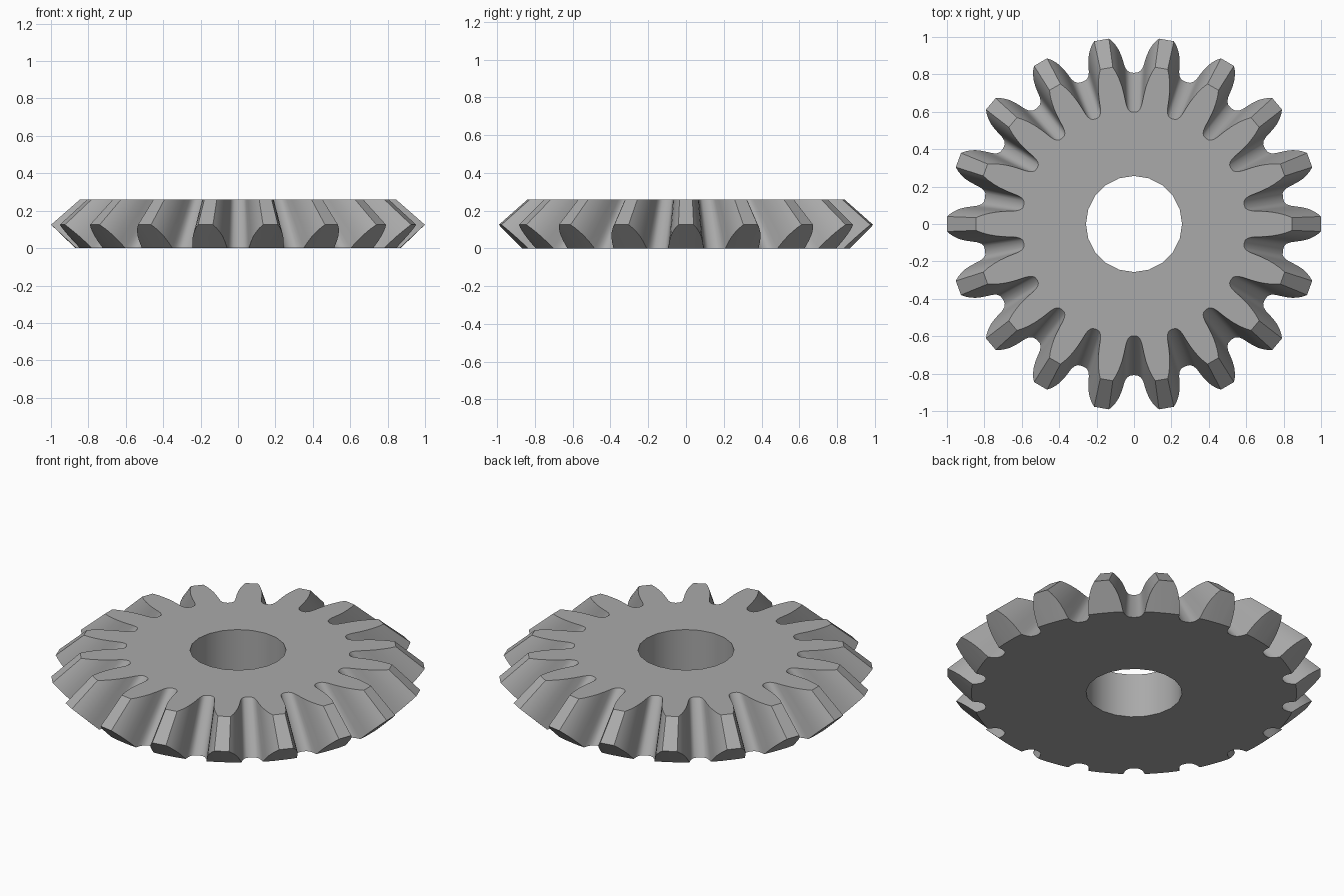
import bpy, bmesh
from math import sin, cos, pi, radians

cube = bpy.data.objects.get("Cube")
if cube:
    bpy.data.objects.remove(cube, do_unlink=True)

TEETH, HOLE_SIDES = 18, 20
APEX, TOP = 1.0, 0.26          # tooth cone apex height, disc thickness
BASE, SLOPE = 0.87, 1.04       # back cone radius at the bottom and its slope
HOLE = 0.257

# Half tooth outline: degrees from the tooth centre, radius on the bottom plane
half = [(2.3, 1.143), (3.3, 1.1), (4.2, 1.05), (4.95, 1.0), (5.6, 0.94),
        (6.2, BASE), (6.6, 0.845), (7.3, 0.824), (8.3, 0.812), (10, 0.808)]
tooth = [(-a, p) for a, p in reversed(half[:-1])] + half

steel = bpy.data.materials.new("steel grey")
steel.use_nodes = True
colour = (0.4, 0.4, 0.4, 1)
steel.diffuse_color = colour
steel.node_tree.nodes["Principled BSDF"].inputs["Base Color"].default_value = colour

bm = bmesh.new()


def vert(angle, r, z):
    return bm.verts.new((r * cos(angle), r * sin(angle), z))


def bridge(a, b):
    # Skin two closed rings, skipping shared vertices
    n = len(a)
    for i in range(n):
        j = (i + 1) % n
        loop = list(dict.fromkeys((a[i], a[j], b[j], b[i])))
        if len(loop) > 2:
            bm.faces.new(loop)


def ring_edges(ring):
    return [bm.edges.get((ring[i - 1], ring[i])) for i in range(len(ring))]


# Toothed rings: top face, widest line of the teeth, bottom face
top, mid, low = [], [], []
for t in range(TEETH):
    for a, p in tooth:
        angle = radians(a) + 2 * pi * t / TEETH
        z = max(0, (p - BASE) / (p / APEX + SLOPE))
        top.append(vert(angle, p * (1 - TOP / APEX), TOP))
        mid.append(vert(angle, p * (1 - z / APEX), z))
        low.append(vert(angle, BASE, 0) if p > BASE else mid[-1])
bridge(top, mid)
bridge(mid, low)

# Centre bore
bore_top, bore_low = ([vert(2 * pi * i / HOLE_SIDES, HOLE, z) for i in range(HOLE_SIDES)]
                      for z in (TOP, 0))
bridge(bore_top, bore_low)

# Flat faces between the bore and the teeth
for outer, inner in ((top, bore_top), (low, bore_low)):
    bmesh.ops.triangle_fill(bm, edges=ring_edges(outer) + ring_edges(inner), use_beauty=True)

bmesh.ops.recalc_face_normals(bm, faces=bm.faces)
mesh = bpy.data.meshes.new("bevel_gear")
bm.to_mesh(mesh)
bm.free()
mesh.materials.append(steel)
gear = bpy.data.objects.new("bevel_gear", mesh)
bpy.context.collection.objects.link(gear)

# Smooth flanks and bore, crisp rims
bpy.context.view_layer.objects.active = gear
gear.select_set(True)
bpy.ops.object.shade_smooth_by_angle(angle=radians(32))
